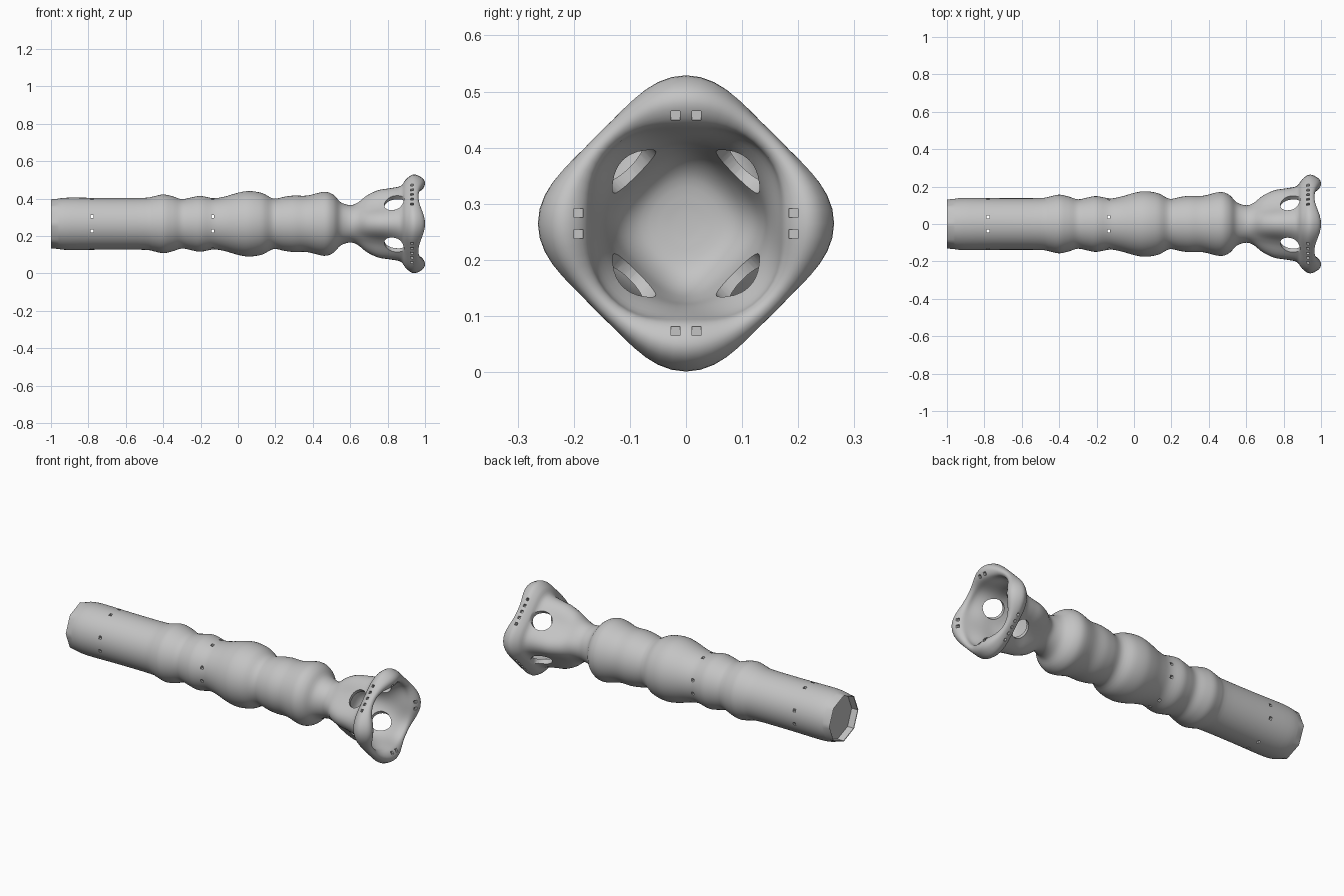
import bpy, bmesh, math
from mathutils import Matrix, Vector

if "Cube" in bpy.data.objects:
    bpy.data.objects.remove(bpy.data.objects["Cube"])

AXIS_Z = 0.265
SEG = 64

grey = bpy.data.materials.new("plain grey")
grey.diffuse_color = (0.55, 0.55, 0.55, 1)
grey.use_nodes = True
grey.node_tree.nodes["Principled BSDF"].inputs["Base Color"].default_value = grey.diffuse_color


def smooth_path(pts, steps=4):
    """Catmull-Rom curve through tuples of any length."""
    out = []
    for i in range(len(pts) - 1):
        a, b = pts[max(i - 1, 0)], pts[i]
        c, d = pts[i + 1], pts[min(i + 2, len(pts) - 1)]
        for k in range(steps):
            t = k / steps
            out.append(tuple(0.5 * (2 * q + (r - p) * t + (2 * p - 5 * q + 4 * r - s) * t * t
                                    + (3 * q - p - 3 * r + s) * t ** 3)
                             for p, q, r, s in zip(a, b, c, d)))
    return out + [pts[-1]]


def make_object(name, bm):
    bmesh.ops.recalc_face_normals(bm, faces=bm.faces)
    me = bpy.data.meshes.new(name)
    bm.to_mesh(me)
    bm.free()
    me.materials.append(grey)
    ob = bpy.data.objects.new(name, me)
    bpy.context.collection.objects.link(ob)
    return ob


def loft(name, path, octagon_rings=0):
    """Rings along x; each is (x at lobe, r at lobe, x at diagonal, r at diagonal)."""
    bm = bmesh.new()
    rings = []
    for i, (xl, rl, xd, rd) in enumerate(path):
        ring = []
        for k in range(SEG):
            a = math.tau * k / SEG
            w = (0.5 + 0.5 * math.cos(4 * a)) ** 1.2
            x, r = xd + (xl - xd) * w, rd + (rl - rd) * w
            if i < octagon_rings:
                r *= math.cos(math.pi / 8) / math.cos(a % (math.pi / 4) - math.pi / 8)
            ring.append(bm.verts.new((x, r * math.cos(a), AXIS_Z + r * math.sin(a))))
        rings.append(ring)
    for p, q in zip(rings, rings[1:]):
        for k in range(SEG):
            n = (k + 1) % SEG
            bm.faces.new((p[k], p[n], q[n], q[k]))
    bm.faces.new(rings[0])
    bm.faces.new(rings[-1])
    return make_object(name, bm)


# ribbed shaft: (x, radius)
shaft = [(-0.965, 0.134), (-0.9, 0.14), (-0.7, 0.138), (-0.5, 0.139), (-0.45, 0.147),
         (-0.4, 0.157), (-0.35, 0.147), (-0.3, 0.132), (-0.25, 0.141), (-0.2, 0.149),
         (-0.13, 0.137), (-0.07, 0.146), (0.0, 0.166), (0.06, 0.175), (0.13, 0.164),
         (0.19, 0.135), (0.25, 0.145), (0.3, 0.151), (0.37, 0.151), (0.46, 0.171),
         (0.51, 0.155), (0.55, 0.115), (0.6, 0.1)]
# flared four-lobed cup: outside, over the rim, then down the inside
cup = [(0.64, 0.113, 0.64, 0.104), (0.69, 0.152, 0.69, 0.122), (0.75, 0.18, 0.75, 0.136),
       (0.81, 0.19, 0.81, 0.148), (0.87, 0.203, 0.87, 0.17), (0.9, 0.24, 0.895, 0.2),
       (0.94, 0.264, 0.925, 0.222), (0.985, 0.245, 0.955, 0.22), (1.0, 0.215, 0.965, 0.205),
       (0.982, 0.18, 0.955, 0.19), (0.94, 0.165, 0.925, 0.182), (0.87, 0.148, 0.87, 0.15),
       (0.8, 0.138, 0.8, 0.128), (0.74, 0.118, 0.74, 0.108), (0.705, 0.08, 0.705, 0.075),
       (0.695, 0.02, 0.695, 0.02)]
# recessed octagonal end
end = [(-0.96, 0.128, -0.96, 0.128), (-0.998, 0.128, -0.998, 0.128), (-1.0, 0.131, -1.0, 0.131)]
body = smooth_path([(x, r, x, r) for x, r in shaft] + cup)
tube = loft("ribbed_tube", end + body, 3)

# hollow inside of the shaft
cavity = loft("cavity_cutter", [(x, r - 0.022, x, r - 0.022)
                                for x, r in smooth_path(shaft[1:], 2)])

# windows and small square ports
bm = bmesh.new()


def spin(a):
    return Matrix.Translation((0, 0, AXIS_Z)) @ Matrix.Rotation(a, 4, 'X')


def box(matrix, centre, size):
    m = matrix @ Matrix.Translation(centre) @ Matrix.Diagonal(Vector(size).to_4d())
    bmesh.ops.create_cube(bm, size=1, matrix=m)


for q in range(4):
    turn = spin(q * math.pi / 2)
    diag = spin(q * math.pi / 2 + math.pi / 4)
    # round window between neighbouring lobes
    bmesh.ops.create_cone(bm, cap_ends=True, segments=32, radius1=0.053, radius2=0.053,
                          depth=0.17, matrix=diag @ Matrix.Translation((0.835, 0, 0.165)))
    for s in (-1, 1):
        for x in (-0.78, -0.135):
            box(turn, (x, s * 0.038, 0.15), (0.016, 0.016, 0.1))
        # pits in the front of the rim
        box(turn, (1.0, s * 0.019, 0.192), (0.04, 0.016, 0.016))
    # pits around the side of the rim
    for k in range(-2, 3):
        box(diag @ Matrix.Rotation(math.radians(9 * k), 4, 'X'), (0.93, 0, 0.235),
            (0.014, 0.014, 0.05))
holes = make_object("hole_cutter", bm)

bpy.context.view_layer.objects.active = tube
tube.select_set(True)
for cutter in (cavity, holes):
    cutter.hide_render = True
    mod = tube.modifiers.new("cut", 'BOOLEAN')
    mod.operation = 'DIFFERENCE'
    mod.solver = 'EXACT'
    mod.object = cutter
    bpy.ops.object.modifier_apply(modifier=mod.name)
    bpy.data.objects.remove(cutter)

bpy.ops.object.shade_smooth_by_angle(angle=math.radians(40))
